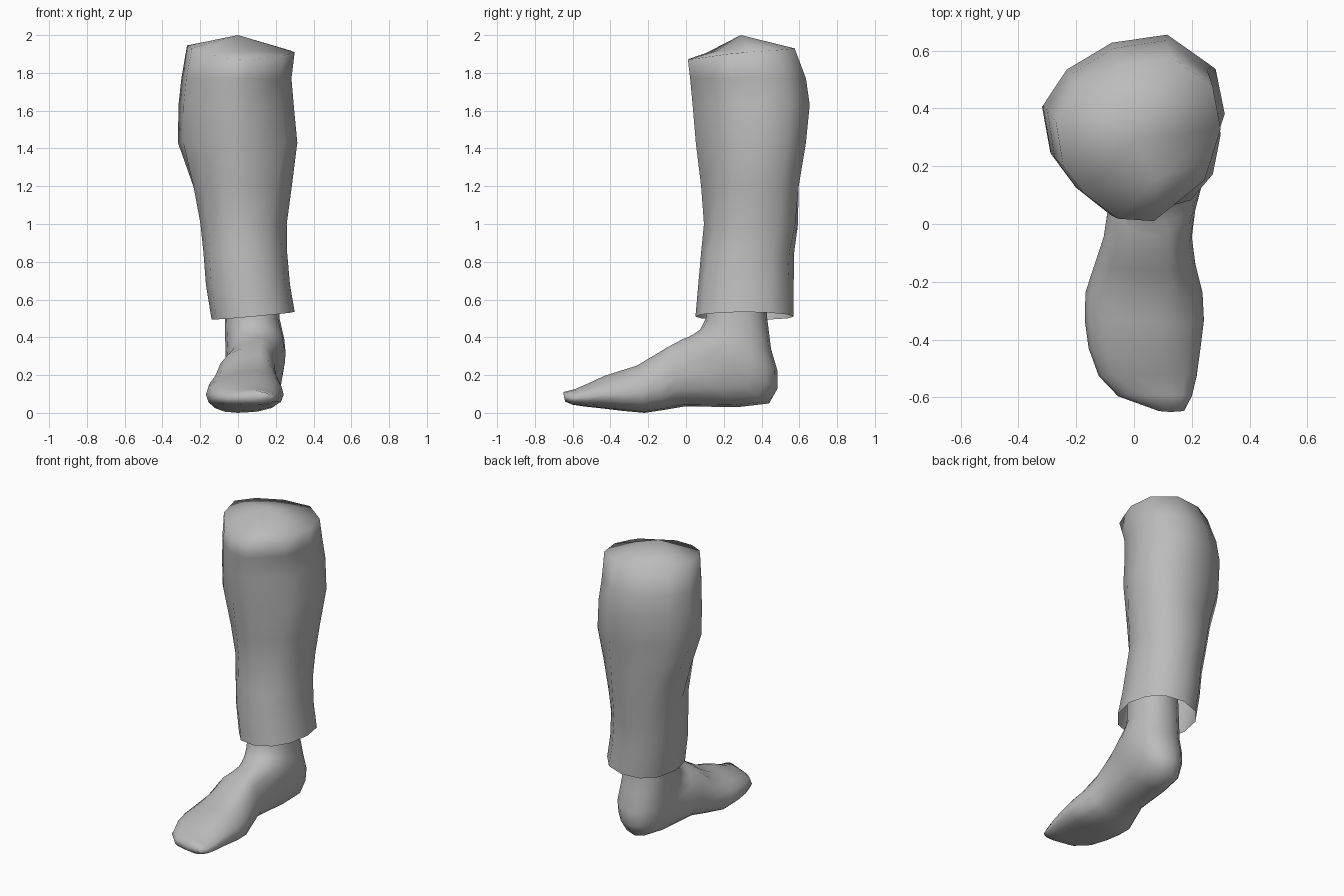
import bpy, bmesh, math

grey = bpy.data.materials.new("plain grey")
grey.diffuse_color = (0.5, 0.5, 0.5, 1)


def bridge(bm, a, b):
    n = len(a)
    for i in range(n):
        bm.faces.new((a[i], a[(i + 1) % n], b[(i + 1) % n], b[i]))


def finish(bm, name):
    bmesh.ops.recalc_face_normals(bm, faces=bm.faces)
    me = bpy.data.meshes.new(name)
    bm.to_mesh(me)
    bm.free()
    for p in me.polygons:
        p.use_smooth = True
    me.materials.append(grey)
    ob = bpy.data.objects.new(name, me)
    bpy.context.collection.objects.link(ob)
    return ob


def power(v, e):
    return math.copysign(abs(v) ** e, v)


# Trouser leg: stacked rings (z, x min, x max, y min, y max, share of calf shape)
rings = [(0.515, -0.14, 0.30, 0.05, 0.57, 0), (0.68, -0.17, 0.275, 0.065, 0.57, 0),
         (0.85, -0.185, 0.26, 0.08, 0.575, 0.1), (1.0, -0.205, 0.258, 0.095, 0.60, 0.3),
         (1.2, -0.25, 0.285, 0.08, 0.61, 0.6), (1.43, -0.318, 0.314, 0.052, 0.635, 1),
         (1.63, -0.315, 0.295, 0.035, 0.655, 1), (1.77, -0.30, 0.283, 0.022, 0.635, 1),
         (1.91, -0.27, 0.30, 0.01, 0.575, 1)]
# Uneven outline of the calf, as a unit shape seen from above
calf = [(0.19, -1), (0.8, -0.5), (0.88, -0.26), (1, 0.13), (0.9, 0.66), (0.41, 1),
        (-0.22, 0.91), (-0.73, 0.61), (-1, 0.21), (-0.91, -0.33), (-0.66, -0.66), (-0.25, -0.97)]
rim_z = [1.87, 1.89, 1.90, 1.91, 1.92, 1.93, 1.935, 1.94, 1.945, 1.93, 1.905, 1.875]
N = len(calf)
bm = bmesh.new()
prev = None
for k, (z, x0, x1, y0, y1, f) in enumerate(rings):
    ring = []
    for i, (u, v) in enumerate(calf):
        a = (2 * math.pi * i / N - math.pi / 2)
        c = power(math.cos(a), 0.92) * (1 - f) + u * f
        s = power(math.sin(a), 0.92) * (1 - f) + v * f
        x = (x0 + x1) / 2 + c * (x1 - x0) / 2
        y = (y0 + y1) / 2 + s * (y1 - y0) / 2
        h = z
        if k == 0:
            h = z + 0.02 * c - 0.005 * abs(s)   # slanted hem
        elif k == len(rings) - 1:
            h = rim_z[i]
        ring.append(bm.verts.new((x, y, h)))
    if prev:
        bridge(bm, prev, ring)
    prev = ring

# Closed top: a peak in the middle and a dent towards the front right
peak = bm.verts.new((0.0, 0.29, 2.0))
dent = bm.verts.new((0.08, 0.16, 1.915))
first, last = -2, 3
for i in range(first, first + N):
    apex = dent if i < last else peak
    bm.faces.new((prev[i % N], prev[(i + 1) % N], apex))
bm.faces.new((prev[first % N], dent, peak))
bm.faces.new((prev[last], peak, dent))
finish(bm, "trouser_leg")

# Foot: slanted sections, each (upper y, z, lower y, z, x min, x max, apex shift)
sections = [(0.11, 0.66, 0.42, 0.66, -0.07, 0.22, 0), (0.105, 0.5, 0.43, 0.5, -0.07, 0.22, 0),
            (0.075, 0.44, 0.45, 0.34, -0.068, 0.245, 0), (0.045, 0.42, 0.485, 0.22, -0.065, 0.252, 0),
            (0.01, 0.40, 0.485, 0.13, -0.065, 0.248, 0.01), (-0.02, 0.39, 0.44, 0.05, -0.068, 0.238, 0.03),
            (-0.045, 0.375, 0.27, 0.03, -0.08, 0.22, 0.05), (-0.09, 0.352, 0.0, 0.035, -0.105, 0.20, 0.07),
            (-0.16, 0.31, -0.12, 0.015, -0.135, 0.212, 0.08), (-0.26, 0.25, -0.22, 0.0, -0.168, 0.237, 0.07),
            (-0.34, 0.225, -0.33, 0.01, -0.17, 0.242, 0.06), (-0.43, 0.197, -0.43, 0.022, -0.157, 0.23, 0.05),
            (-0.52, 0.155, -0.53, 0.033, -0.122, 0.217, 0.03), (-0.59, 0.125, -0.60, 0.043, -0.055, 0.20, 0.01),
            (-0.65, 0.11, -0.64, 0.06, 0.08, 0.175, 0)]
M = 16
bm = bmesh.new()
prev = None
for k, (ya, za, yb, zb, x0, x1, shift) in enumerate(sections):
    ring = []
    bias = 0.75 if k > 7 else 1.0   # forefoot is widest near the sole
    for i in range(M):
        a = 2 * math.pi * i / M
        c, s = power(math.cos(a), 0.88), power(math.sin(a), 0.88)
        t = ((1 - c) / 2) ** bias
        lean = shift * c * (1 - abs(s)) * (1 if c > 0 else 0.5)
        x = (x0 + x1) / 2 + s * (x1 - x0) / 2 + lean
        ring.append(bm.verts.new((x, ya + (yb - ya) * t, za + (zb - za) * t)))
    if prev:
        bridge(bm, prev, ring)
    prev = ring
bm.faces.new(prev)
finish(bm, "foot")
